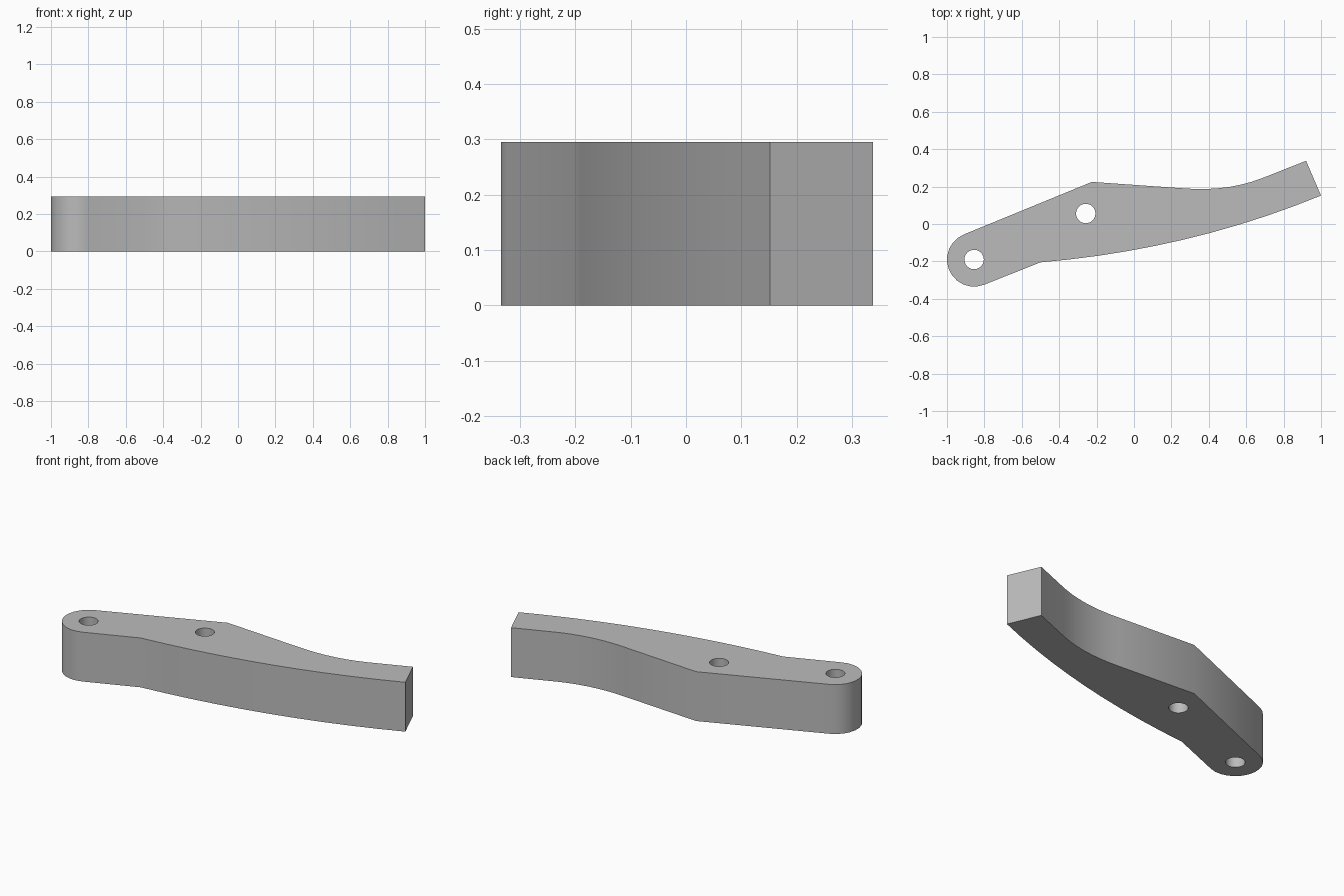
import bpy, bmesh, math
from mathutils import Vector
from mathutils.geometry import interpolate_bezier

if "Cube" in bpy.data.objects:
    bpy.data.objects.remove(bpy.data.objects["Cube"])

HEIGHT = 0.295
EYE = (-0.855, -0.19)
PIVOT = (-0.258, 0.056)


def arc(center, radius, start, end, steps):
    angles = [math.radians(start + (end - start) * i / steps) for i in range(steps + 1)]
    return [Vector((center[0] + radius * math.cos(a), center[1] + radius * math.sin(a), 0))
            for a in angles]


def bend(p0, p1, p2, steps):
    """Curve from p0 to p2 pulled towards p1."""
    a, b, c = (Vector((*p, 0)) for p in (p0, p1, p2))
    return interpolate_bezier(a, a.lerp(b, 2 / 3), c.lerp(b, 2 / 3), c, steps)


# Lever outline: rounded eye, curved underside, square tip, dipped upper edge
outline = arc(EYE, 0.145, 112, 292, 12)
outline += bend((-0.5, -0.205), (0.294, -0.1375), (1, 0.152), 11)
outline += [Vector((0.92, 0.338, 0))]
outline += bend((0.68, 0.243), (0.49, 0.171), (0.26, 0.191), 8)
outline += [Vector((-0.225, 0.225, 0))]

# Two bolt holes
loops = [outline] + [arc(c, 0.052, 0, 345, 23) for c in (EYE, PIVOT)]

bm = bmesh.new()
for loop in loops:
    verts = [bm.verts.new(p) for p in loop]
    for i, v in enumerate(verts):
        bm.edges.new((verts[i - 1], v))
bmesh.ops.triangle_fill(bm, edges=bm.edges[:], use_beauty=True, normal=(0, 0, 1))

# Thicken the plate
ext = bmesh.ops.extrude_face_region(bm, geom=bm.faces[:], use_keep_orig=True)
top = [g for g in ext["geom"] if isinstance(g, bmesh.types.BMVert)]
bmesh.ops.translate(bm, verts=top, vec=(0, 0, HEIGHT))
bmesh.ops.recalc_face_normals(bm, faces=bm.faces[:])
mesh = bpy.data.meshes.new("lever_arm")
bm.to_mesh(mesh)
bm.free()

lever = bpy.data.objects.new("lever_arm", mesh)
bpy.context.collection.objects.link(lever)

# Plain grey finish
grey = bpy.data.materials.new("plain_grey")
grey.use_nodes = True
color = (0.5, 0.5, 0.5, 1)
grey.diffuse_color = color
grey.node_tree.nodes["Principled BSDF"].inputs["Base Color"].default_value = color
mesh.materials.append(grey)

bpy.context.view_layer.objects.active = lever
lever.select_set(True)
bpy.ops.object.shade_smooth_by_angle(angle=math.radians(30))
